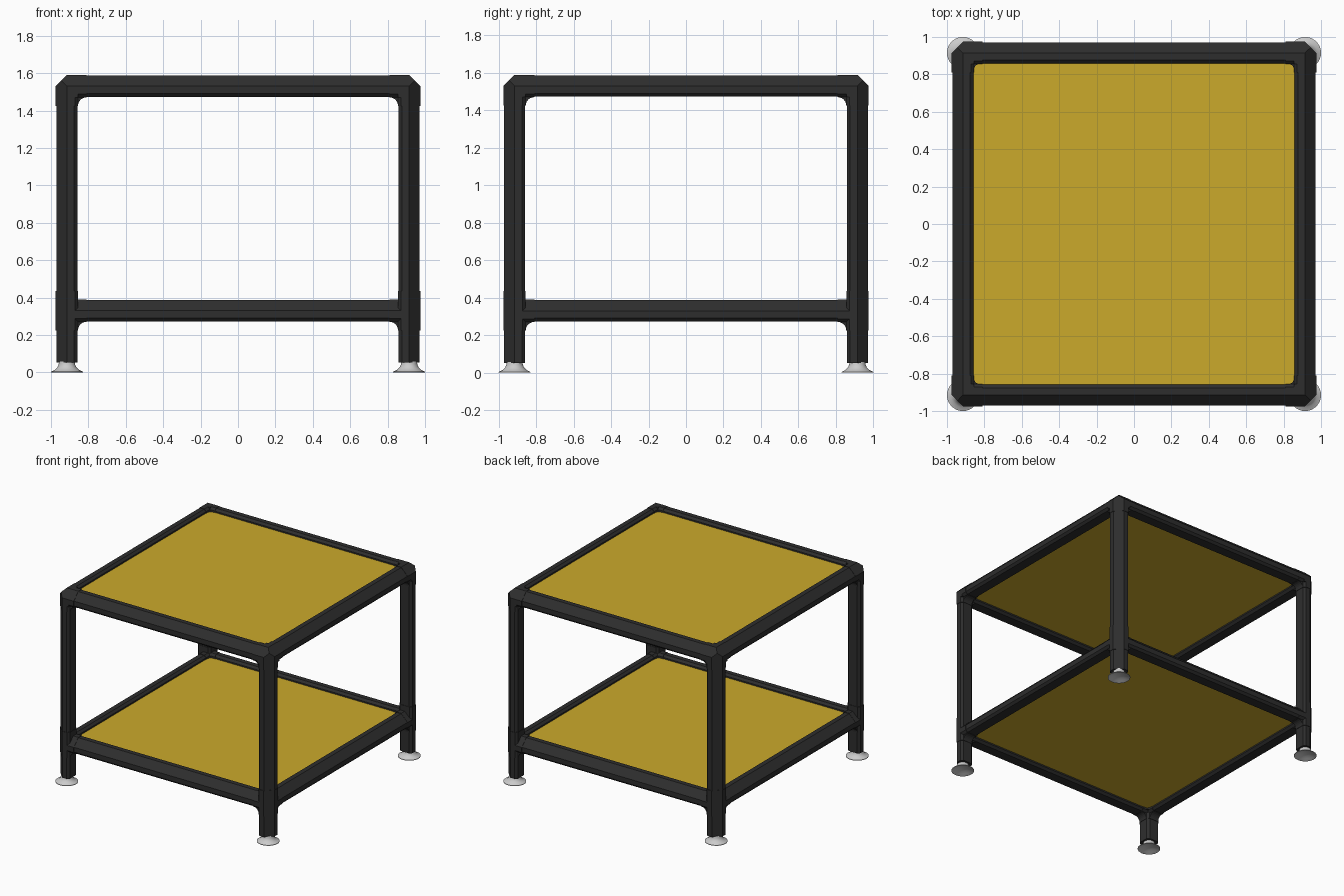
import bpy, bmesh, math
from mathutils import Vector

if "Cube" in bpy.data.objects:
    bpy.data.objects.remove(bpy.data.objects["Cube"])

AXIS = 0.915          # tube centre line from the middle
LOW, HIGH = 0.33, 1.53  # shelf heights
TUBE, SLEEVE = 0.0565, 0.0595
REACH = 0.105         # fitting arm length
X, Y, Z = Vector((1, 0, 0)), Vector((0, 1, 0)), Vector((0, 0, 1))


def material(name, rgb, rough=0.6):
    m = bpy.data.materials.new(name)
    m.use_nodes = True
    m.diffuse_color = (*rgb, 1)
    node = m.node_tree.nodes["Principled BSDF"]
    node.inputs["Base Color"].default_value = (*rgb, 1)
    node.inputs["Roughness"].default_value = rough
    return m


black = material("matte black", (0.027, 0.027, 0.027))
yellow = material("mustard yellow", (0.6, 0.4, 0.024))
grey = material("light grey", (0.6, 0.6, 0.6))


def finish(name, bm, mat):
    bmesh.ops.recalc_face_normals(bm, faces=bm.faces)
    mesh = bpy.data.meshes.new(name)
    bm.to_mesh(mesh)
    bm.free()
    mesh.materials.append(mat)
    ob = bpy.data.objects.new(name, mesh)
    bpy.context.collection.objects.link(ob)
    return ob


def prism(bm, outline, start, u, v, along):
    """Extrude a 2D outline, laid out on u and v, by the vector along."""
    base = [bm.verts.new(start + u * a + v * b) for a, b in outline]
    top = [bm.verts.new(p.co + along) for p in base]
    bm.faces.new(base)
    bm.faces.new(top)
    n = len(base)
    for i in range(n):
        j = (i + 1) % n
        bm.faces.new((base[i], base[j], top[j], top[i]))


def section(r):
    """Square tube section: outer corner cut to half, others slightly."""
    c = r - 0.017
    return [(r, 0), (0, r), (-c, r), (-r, c), (-r, -c), (-c, -r), (c, -r), (r, -c)]


def gusset(bm, centre, u, v, radius):
    """Concave fillet web between two fitting arms running along u and v."""
    s, half = SLEEVE - 0.01, 0.04
    far = SLEEVE + radius
    pts = [(s, s), (far, s)]
    for i in range(7):
        t = math.radians(15 * i)
        pts.append((far - radius * math.sin(t), far - radius * math.cos(t)))
    pts.append((s, far))
    w = u.cross(v)
    prism(bm, pts, centre - w * half, u, v, w * 2 * half)


def corner_block(bm, centre, ox, oy):
    """Cube with its three outer edges cut off."""
    part = bmesh.new()
    bmesh.ops.create_cube(part, size=2 * SLEEVE)
    for n in (ox + oy, ox + Z, oy + Z):
        geom = part.verts[:] + part.edges[:] + part.faces[:]
        cut = bmesh.ops.bisect_plane(part, geom=geom, plane_co=n * SLEEVE / 2,
                                     plane_no=n, clear_outer=True)
        edges = [e for e in cut["geom_cut"] if isinstance(e, bmesh.types.BMEdge)]
        bmesh.ops.contextual_create(part, geom=edges)
    bmesh.ops.translate(part, verts=part.verts, vec=centre)
    temp = bpy.data.meshes.new("block_temp")
    part.to_mesh(temp)
    part.free()
    bm.from_mesh(temp)
    bpy.data.meshes.remove(temp)


def foot(name, x, y):
    """Flared glide foot, hollow underneath."""
    profile = [(0, 0.06), (0.042, 0.058), (0.044, 0.042), (0.05, 0.028),
               (0.064, 0.014), (0.085, 0.004), (0.085, 0), (0.06, 0.008),
               (0.035, 0.018), (0, 0.02)]
    bm = bmesh.new()
    vs = [bm.verts.new((x + r, y, z)) for r, z in profile]
    es = [bm.edges.new(p) for p in zip(vs, vs[1:])]
    bmesh.ops.spin(bm, geom=vs + es, cent=(x, y, 0), axis=Z,
                   angle=math.tau, steps=32, use_merge=True)
    bmesh.ops.remove_doubles(bm, verts=bm.verts, dist=0.0002)
    ob = finish(name, bm, grey)
    bpy.ops.object.select_all(action="DESELECT")
    bpy.context.view_layer.objects.active = ob
    ob.select_set(True)
    bpy.ops.object.shade_smooth_by_angle(angle=math.radians(40))


# Legs, feet and corner fittings
for sx, side in ((1, "left"), (-1, "right")):
    for sy, end in ((1, "back"), (-1, "front")):
        tag = f"{end}_{side}"
        ox, oy = X * sx, Y * sy
        base = (ox + oy) * AXIS
        foot(f"foot_{tag}", base.x, base.y)

        bm = bmesh.new()
        prism(bm, section(TUBE), base + Z * 0.052, ox, oy, Z * (HIGH - 0.052))
        finish(f"leg_{tag}", bm, black)

        for level, label in ((LOW, "lower"), (HIGH, "upper")):
            c = base + Z * level
            bm = bmesh.new()
            rise = REACH if level == LOW else 0
            prism(bm, section(SLEEVE), c - Z * REACH, ox, oy, Z * (REACH + rise))
            prism(bm, section(SLEEVE), c, oy, Z, -ox * REACH)
            prism(bm, section(SLEEVE), c, ox, Z, -oy * REACH)
            if level == HIGH:
                corner_block(bm, c, ox, oy)
            gusset(bm, c, -ox, -oy, 0.03)
            gusset(bm, c, -ox, -Z, 0.045)
            gusset(bm, c, -oy, -Z, 0.045)
            finish(f"{label}_fitting_{tag}", bm, black)

# Rails and shelf panels
for level, label in ((LOW, "lower"), (HIGH, "upper")):
    for out, run, name in ((X, Y, "left"), (-X, Y, "right"),
                           (Y, X, "back"), (-Y, X, "front")):
        bm = bmesh.new()
        start = out * AXIS - run * AXIS + Z * level
        prism(bm, section(TUBE), start, out, Z, run * 2 * AXIS)
        finish(f"{label}_rail_{name}", bm, black)

    bm = bmesh.new()
    h = AXIS - 0.04
    prism(bm, [(-h, -h), (h, -h), (h, h), (-h, h)],
          Z * (level - 0.028), X, Y, Z * 0.056)
    finish(f"{label}_shelf_panel", bm, yellow)
